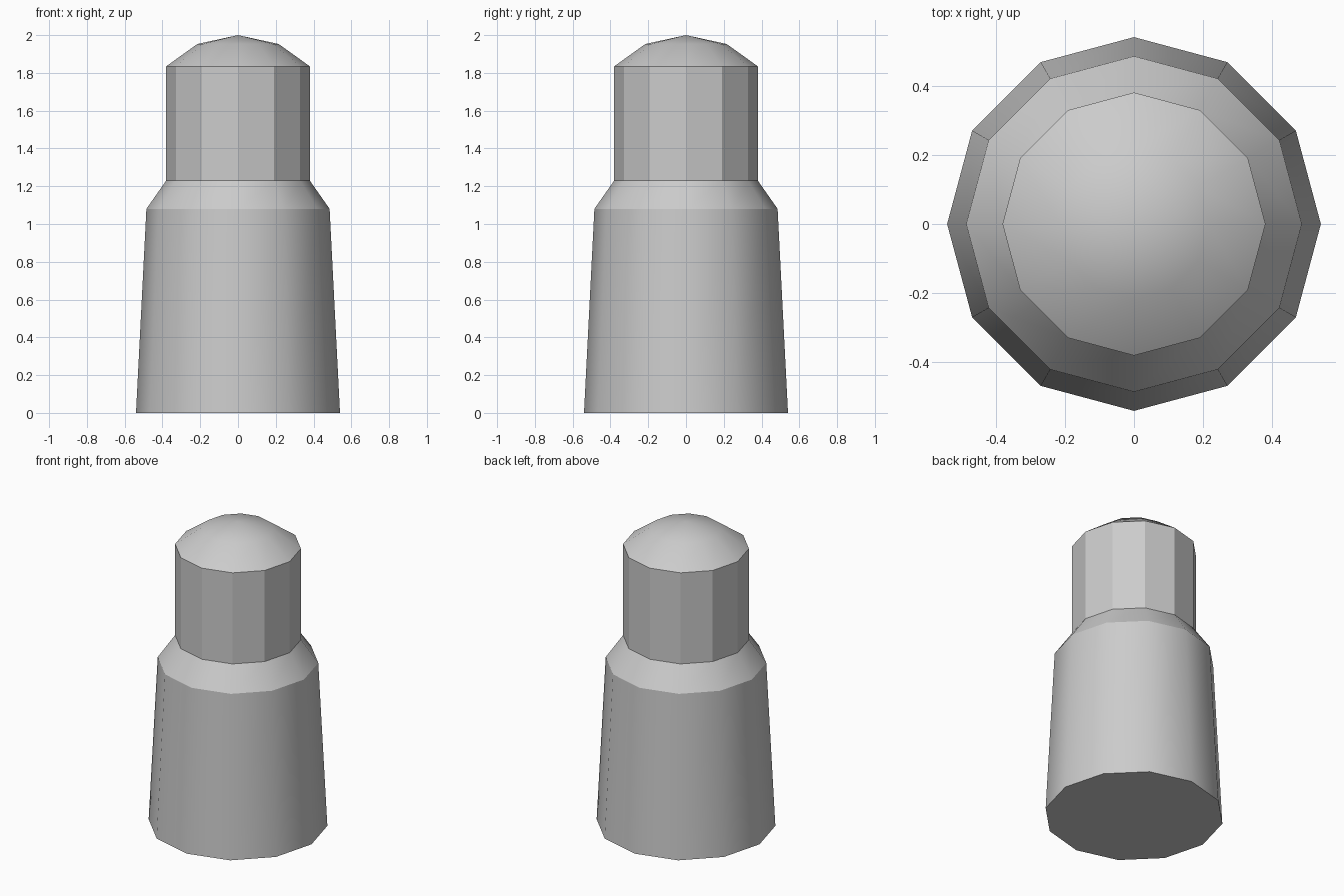
import bpy
import bmesh
import math

cube = bpy.data.objects.get("Cube")
if cube:
    bpy.data.objects.remove(cube, do_unlink=True)

SIDES = 12

grey = bpy.data.materials.new("plain_grey")
grey.use_nodes = True
colour = (0.6, 0.6, 0.6, 1)
grey.diffuse_color = colour
grey.node_tree.nodes["Principled BSDF"].inputs["Base Color"].default_value = colour


def lathe(name, profile, smooth=True, close_bottom=False):
    """Turn a bottom-to-top (radius, height) profile into a faceted solid of revolution."""
    bm = bmesh.new()
    rings = []
    for radius, z in profile:
        if radius == 0:
            rings.append([bm.verts.new((0, 0, z))])
            continue
        angles = [math.tau * i / SIDES for i in range(SIDES)]
        rings.append([bm.verts.new((radius * math.cos(a), radius * math.sin(a), z))
                      for a in angles])
    for low, high in zip(rings, rings[1:]):
        for i in range(SIDES):
            j = (i + 1) % SIDES
            if len(high) == 1:
                bm.faces.new((low[i], low[j], high[0]))
            else:
                bm.faces.new((low[i], low[j], high[j], high[i]))
    if close_bottom:
        bm.faces.new(rings[0][::-1])
    mesh = bpy.data.meshes.new(name)
    bm.to_mesh(mesh)
    bm.free()
    mesh.materials.append(grey)
    obj = bpy.data.objects.new(name, mesh)
    bpy.context.collection.objects.link(obj)
    if smooth:
        bpy.ops.object.select_all(action="DESELECT")
        obj.select_set(True)
        bpy.context.view_layer.objects.active = obj
        bpy.ops.object.shade_smooth_by_angle(angle=math.radians(30))
    return obj


# Tapered base with its sloping shoulder
lathe("tapered_body", [(0.54, 0), (0.485, 1.08), (0.38, 1.23)], close_bottom=True)

# Straight faceted neck
lathe("neck", [(0.38, 1.23), (0.38, 1.835)], smooth=False)

# Shallow domed cap
lathe("domed_top", [(0.38, 1.835), (0.215, 1.953), (0, 2)])
